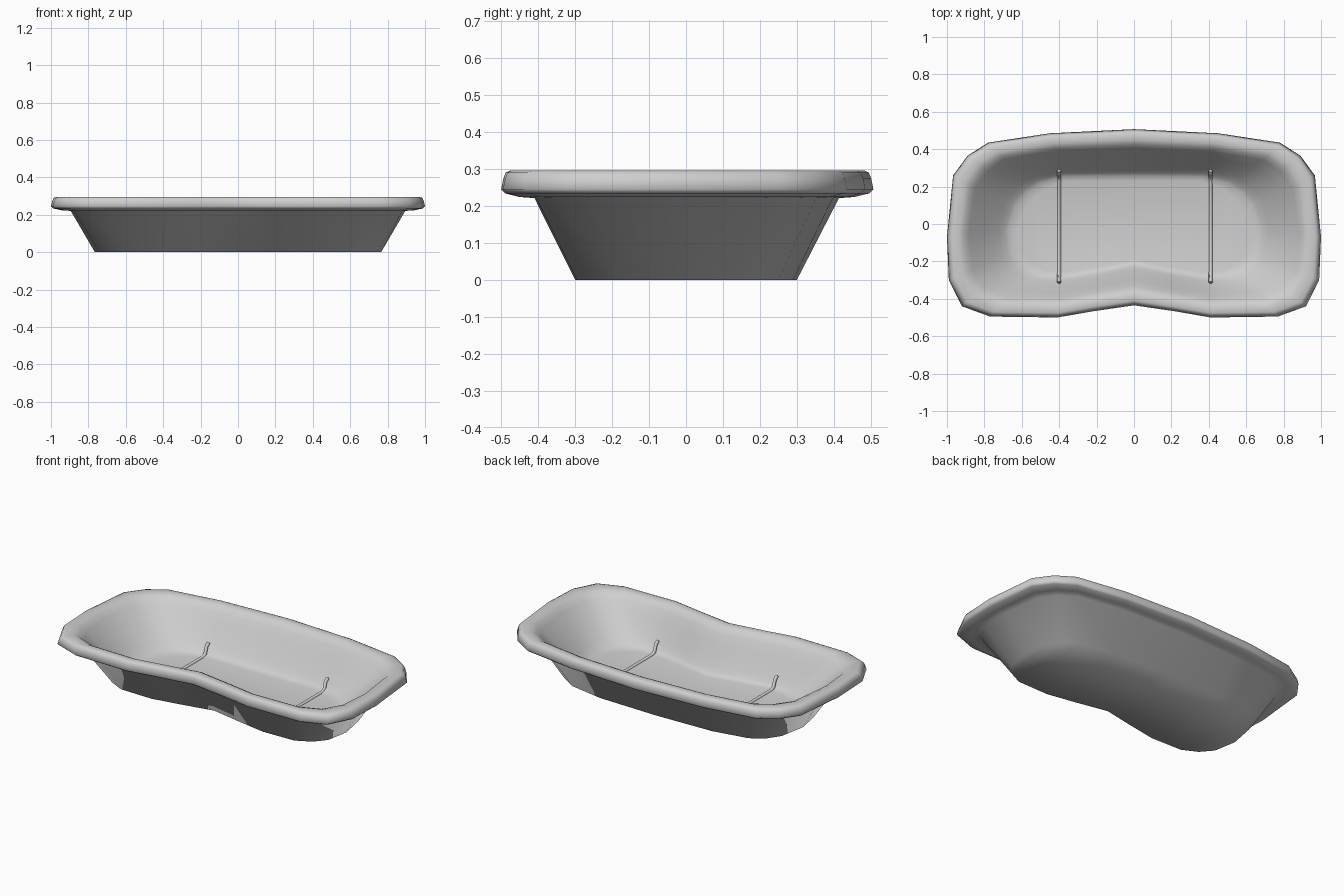
import bpy, bmesh
from mathutils import Vector

cube = bpy.data.objects.get("Cube")
if cube:
    bpy.data.objects.remove(cube, do_unlink=True)

grey = bpy.data.materials.new("light_grey")
grey.use_nodes = True
grey.diffuse_color = (0.62, 0.62, 0.62, 1)
grey.node_tree.nodes["Principled BSDF"].inputs["Base Color"].default_value = grey.diffuse_color

# Half outlines from the back centre round to the front centre
RIM = [(0, .507), (.45, .485), (.78, .435), (.89, .365), (.967, .26), (1, -.07),
       (.99, -.3), (.92, -.44), (.77, -.495), (.41, -.5), (.22, -.467), (0, -.435)]
BASE = [(0, .3), (.38, .29), (.6, .25), (.68, .2), (.735, .12), (.765, -.04),
        (.74, -.18), (.68, -.25), (.59, -.295), (.38, -.3), (.2, -.268), (0, -.228)]
FLOOR = [(0, .258), (.37, .255), (.5, .22), (.57, .17), (.63, .1), (.67, -.03),
         (.65, -.16), (.59, -.23), (.5, -.275), (.36, -.28), (.18, -.25), (0, -.212)]

# Outer wall and rim: blend from base outline to rim outline, and height
SHELL = [(0, 0), (.55, .221), (.75, .224), (.95, .234), (1, .245), (.97, .275),
         (.94, .29), (.88, .296), (.72, .296), (.61, .285), (.5, .258)]
LIP = SHELL[-1][0]
# Inner wall: blend from rim's inner lip to floor outline, and height
BOWL = [(.25, .202), (.5, .148), (.75, .095), (.9, .068), (1, .056), (1.2, .049)]


def full(half):
    """Close a half outline by mirroring it across x."""
    return [Vector(p) for p in half] + [Vector((-x, y)) for x, y in half[-2:0:-1]]


def build_tub():
    bm = bmesh.new()
    base, rim, floor = full(BASE), full(RIM), full(FLOOR)
    lip = [b.lerp(r, LIP) for b, r in zip(base, rim)]
    rings = []
    for start, end, section in ((base, rim, SHELL), (lip, floor, BOWL)):
        for t, z in section:
            rings.append([bm.verts.new((*a.lerp(b, t), z)) for a, b in zip(start, end)])
    n = len(base)
    for low, high in zip(rings, rings[1:]):
        for i in range(n):
            j = (i + 1) % n
            bm.faces.new((low[i], low[j], high[j], high[i]))
    # Underside and inner floor, in strips joining back to front
    front = n // 2
    for ring in (rings[0], rings[-1]):
        for side in (1, -1):
            for i in range(front // 2):
                strip = (i, i + 1, front - i - 1, front - i)
                bm.faces.new([ring[side * k] for k in strip])
    bmesh.ops.recalc_face_normals(bm, faces=bm.faces)
    for f in bm.faces:
        f.smooth = True
    mesh = bpy.data.meshes.new("tub")
    bm.to_mesh(mesh)
    bm.free()
    mesh.materials.append(grey)
    obj = bpy.data.objects.new("tub", mesh)
    bpy.context.collection.objects.link(obj)


def build_rib(name, x):
    """Low rib lying across the floor and turning up the walls."""
    curve = bpy.data.curves.new(name, "CURVE")
    curve.dimensions = "3D"
    curve.bevel_depth = .011
    curve.bevel_resolution = 1
    curve.use_fill_caps = True
    path = [(.285, .115), (.265, .1), (.252, .058), (.23, .047),
            (-.255, .047), (-.278, .058), (-.293, .1), (-.312, .115)]
    spline = curve.splines.new("POLY")
    spline.points.add(len(path) - 1)
    for point, (y, z) in zip(spline.points, path):
        point.co = (x, y, z, 1)
    curve.materials.append(grey)
    obj = bpy.data.objects.new(name, curve)
    bpy.context.collection.objects.link(obj)


build_tub()
build_rib("right_rib", -.4)
build_rib("left_rib", .41)
